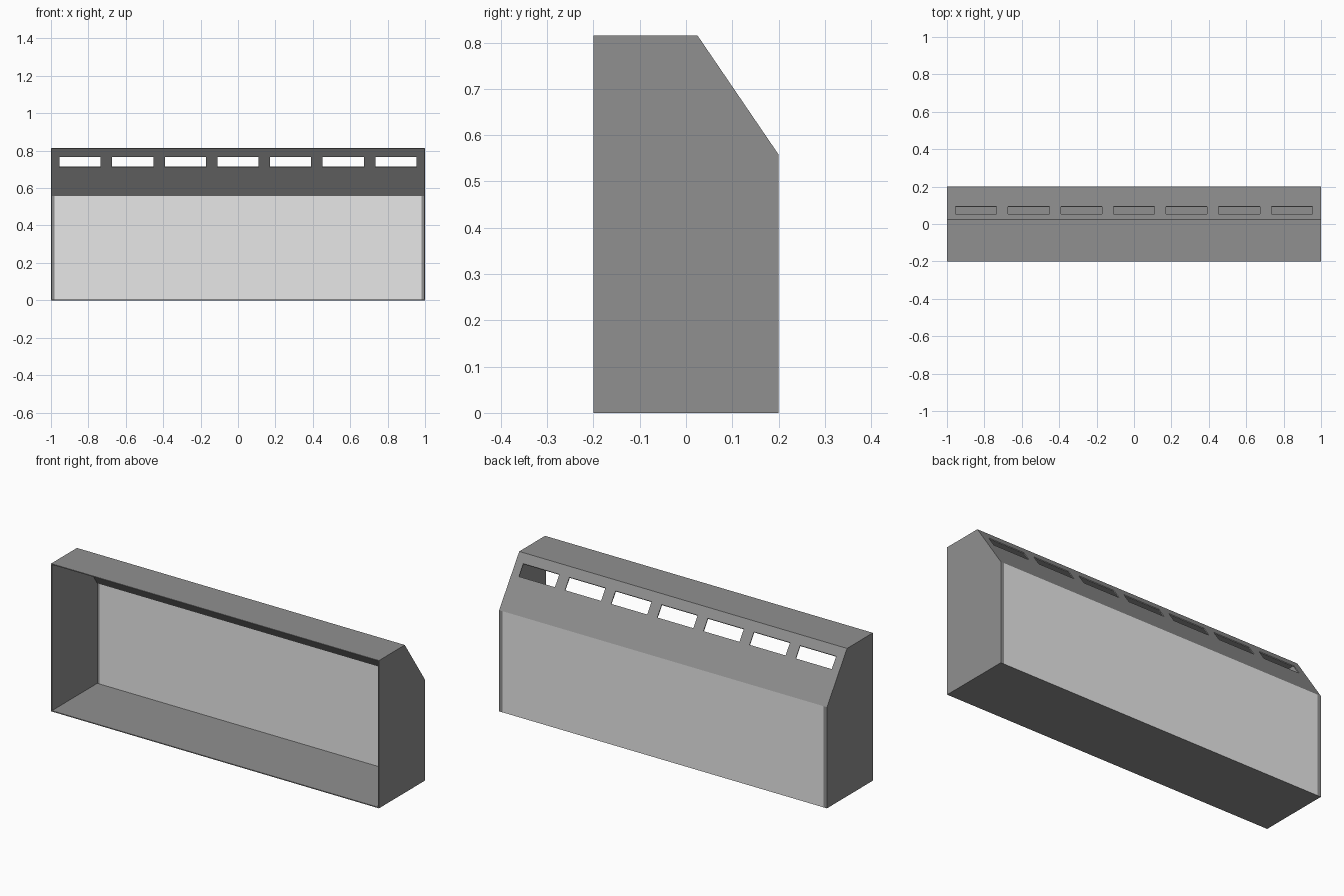
import bpy
import bmesh
from mathutils import Vector

cube = bpy.data.objects.get("Cube")
if cube:
    bpy.data.objects.remove(cube, do_unlink=True)

T = 0.005          # sheet thickness
W = 1.0 - T        # inner half width
FLANGE = 0.98      # half width of the back panel


def material(name, value):
    m = bpy.data.materials.new(name)
    m.use_nodes = True
    colour = (value, value, value, 1)
    m.diffuse_color = colour
    bsdf = m.node_tree.nodes["Principled BSDF"]
    bsdf.inputs["Base Color"].default_value = colour
    bsdf.inputs["Roughness"].default_value = 0.6
    return m


body = material("dark grey sheet", 0.28)
pale = material("light grey panel", 0.8)


def finish(name, bm, mat):
    bmesh.ops.recalc_face_normals(bm, faces=bm.faces)
    mesh = bpy.data.meshes.new(name)
    bm.to_mesh(mesh)
    bm.free()
    mesh.materials.append(mat)
    obj = bpy.data.objects.new(name, mesh)
    bpy.context.collection.objects.link(obj)


def prism(name, profile, x0, x1, mat):
    """Extrude a y-z profile along x."""
    bm = bmesh.new()
    face = bm.faces.new([bm.verts.new((x0, y, z)) for y, z in profile])
    out = bmesh.ops.extrude_face_region(bm, geom=[face])
    moved = [v for v in out["geom"] if isinstance(v, bmesh.types.BMVert)]
    bmesh.ops.translate(bm, verts=moved, vec=(x1 - x0, 0, 0))
    finish(name, bm, mat)


# Cross-section of the shell, outside and mitred inside
outer = [Vector(p) for p in
         [(-0.2, 0), (0.2, 0), (0.2, 0.558), (0.025, 0.815), (-0.2, 0.815)]]
shift = [(0, 1), (-1, 1), (-1, -0.31), (-0.53, -1), (0, -1)]
inner = [p + Vector(s) * T for p, s in zip(outer, shift)]


def wall(i):
    return [outer[i], outer[i + 1], inner[i + 1], inner[i]]


# Side panels
prism("right_side", outer, -1, -W, body)
prism("left_side", outer, W, 1, body)

# Floor, roof and back
prism("floor", wall(0), -W, W, body)
prism("roof", wall(3), -W, W, body)
prism("back_panel", wall(1), -FLANGE, FLANGE, pale)
prism("right_back_flange", wall(1), -W, -FLANGE, body)
prism("left_back_flange", wall(1), FLANGE, W, body)

# Sloped panel with a row of seven slots
SLOTS, PITCH, HALF = 7, 0.2815, 0.11
xs = [-W]
for i in range(SLOTS):
    c = (i - (SLOTS - 1) / 2) * PITCH
    xs += [c - HALF, c + HALF]
xs.append(W)
rows = [0, 0.17, 0.39, 1]      # distance down the slope

bm = bmesh.new()
layers = []
for top, low in ((outer[3], outer[2]), (inner[3], inner[2])):
    layers.append([[bm.verts.new((x, *top.lerp(low, s))) for s in rows]
                   for x in xs])
front, rear = layers


def solid(i, j):
    inside = 0 <= i < len(xs) - 1 and 0 <= j < len(rows) - 1
    return inside and not (j == 1 and i % 2 == 1)


for i in range(len(xs) - 1):
    for j in range(len(rows) - 1):
        if not solid(i, j):
            continue
        ring = [(i, j), (i + 1, j), (i + 1, j + 1), (i, j + 1)]
        beside = [(i, j - 1), (i + 1, j), (i, j + 1), (i - 1, j)]
        for layer in layers:
            bm.faces.new([layer[a][b] for a, b in ring])
        for k in range(4):
            if not solid(*beside[k]):
                (a, b), (c, d) = ring[k], ring[(k + 1) % 4]
                bm.faces.new([front[a][b], front[c][d],
                              rear[c][d], rear[a][b]])
finish("slotted_slope", bm, body)
